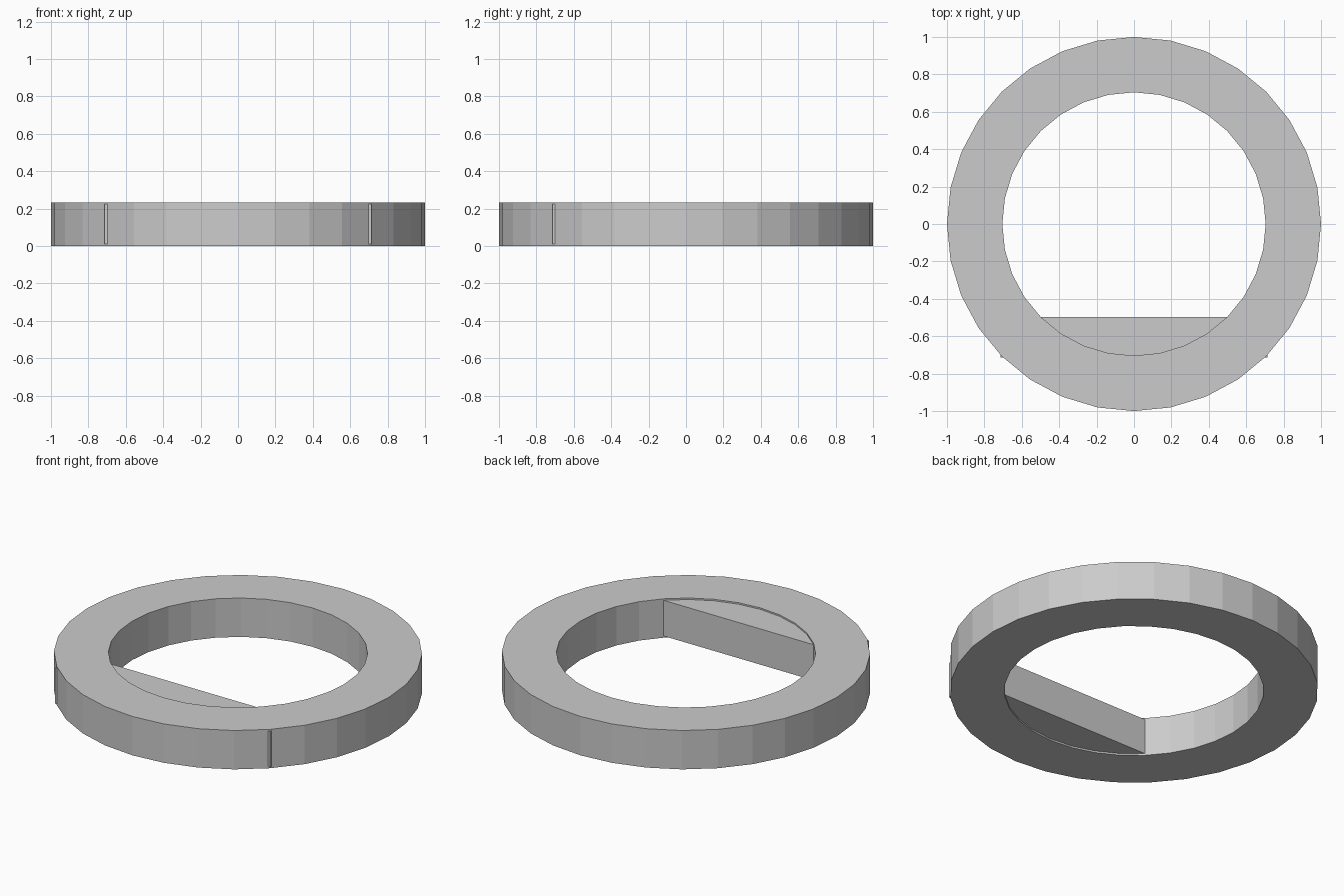
import bpy, bmesh
from math import cos, sin, tau

if "Cube" in bpy.data.objects:
    bpy.data.objects.remove(bpy.data.objects["Cube"])

SIDES, OUTER, INNER, HEIGHT = 32, 1.0, 0.704, 0.233


def make_object(name, bm):
    bmesh.ops.recalc_face_normals(bm, faces=bm.faces)
    mesh = bpy.data.meshes.new(name)
    bm.to_mesh(mesh)
    bm.free()
    obj = bpy.data.objects.new(name, mesh)
    bpy.context.collection.objects.link(obj)
    return obj


# Flat-faceted ring with a rectangular cross-section
bm = bmesh.new()
profile = [(INNER, 0), (OUTER, 0), (OUTER, HEIGHT), (INNER, HEIGHT)]
loops = [[bm.verts.new((r * cos(tau * i / SIDES), r * sin(tau * i / SIDES), z))
          for r, z in profile] for i in range(SIDES)]
for i in range(SIDES):
    a, b = loops[i], loops[(i + 1) % SIDES]
    for j in range(4):
        k = (j + 1) % 4
        bm.faces.new((a[j], a[k], b[k], b[j]))
make_object("ring", bm)

# Bar across the front of the hole; its corners just break the outer wall
bm = bmesh.new()
bmesh.ops.create_cube(bm, size=1)
x, y0, y1, z0, z1 = 0.713, -0.714, -0.498, 0.01, 0.224
bmesh.ops.scale(bm, vec=(2 * x, y1 - y0, z1 - z0), verts=bm.verts)
bmesh.ops.translate(bm, vec=(0, (y0 + y1) / 2, (z0 + z1) / 2), verts=bm.verts)
make_object("flat_bar", bm)
